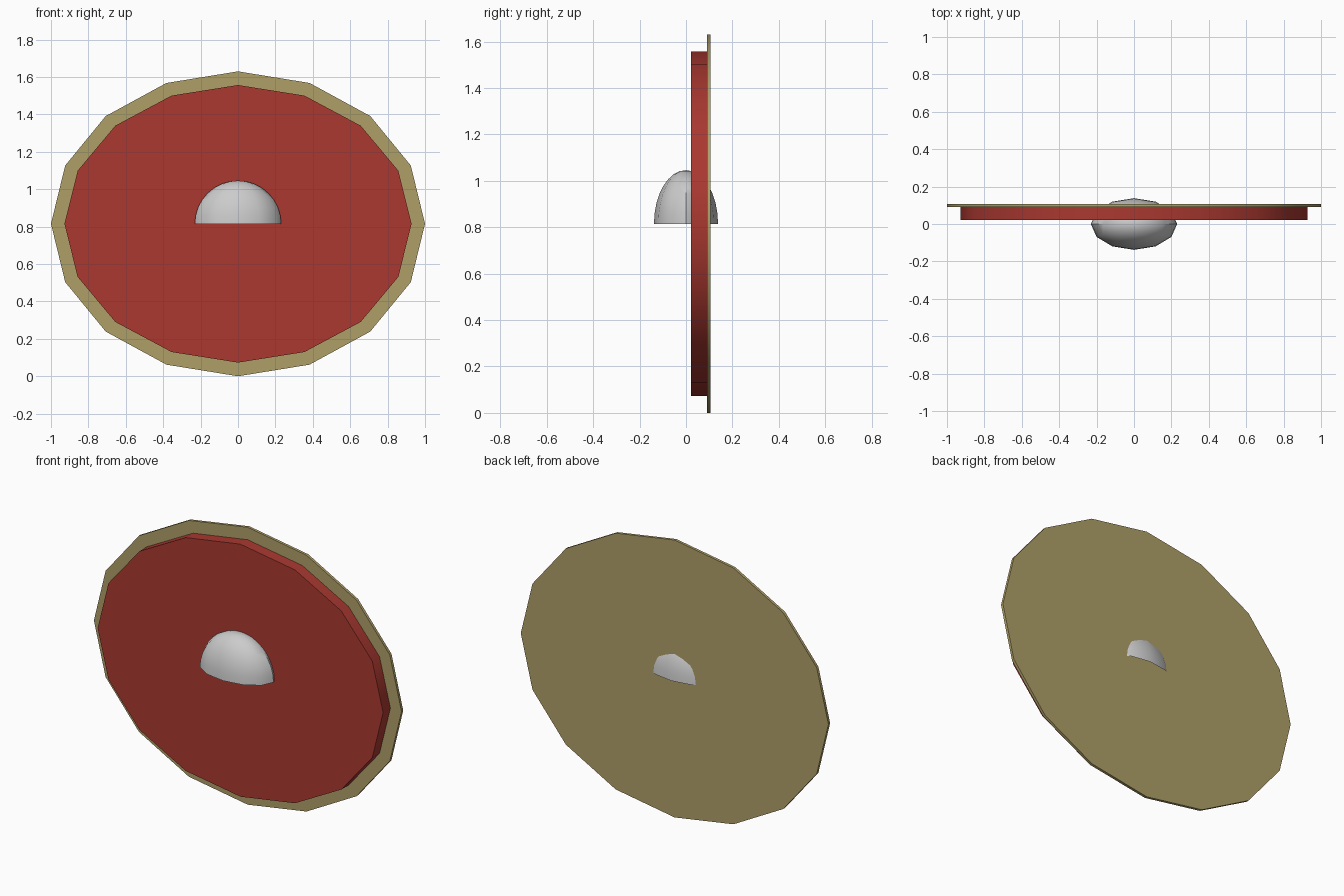
import bpy
import bmesh
import math
from mathutils import Matrix

if "Cube" in bpy.data.objects:
    bpy.data.objects.remove(bpy.data.objects["Cube"])

CENTRE_Z = 0.815


def add_object(name, bm, color=None):
    mesh = bpy.data.meshes.new(name)
    bm.to_mesh(mesh)
    bm.free()
    obj = bpy.data.objects.new(name, mesh)
    bpy.context.collection.objects.link(obj)
    if color:
        mat = bpy.data.materials.new(name + "_colour")
        mat.diffuse_color = color
        mat.use_nodes = True
        mat.node_tree.nodes["Principled BSDF"].inputs["Base Color"].default_value = mat.diffuse_color
        mesh.materials.append(mat)
    bpy.ops.object.select_all(action='DESELECT')
    bpy.context.view_layer.objects.active = obj
    obj.select_set(True)
    bpy.ops.object.shade_smooth_by_angle(angle=math.radians(35))
    return obj


def oval_plate(name, rx, rz, y0, y1, color):
    """16-sided oval slab facing -y."""
    bm = bmesh.new()
    ring = [bm.verts.new((rx * math.cos(i * math.tau / 16), y0,
                          CENTRE_Z + rz * math.sin(i * math.tau / 16)))
            for i in range(16)]
    face = bm.faces.new(ring)
    ext = bmesh.ops.extrude_face_region(bm, geom=[face], use_keep_orig=True)
    moved = [g for g in ext["geom"] if isinstance(g, bmesh.types.BMVert)]
    bmesh.ops.translate(bm, verts=moved, vec=(0, y1 - y0, 0))
    bmesh.ops.recalc_face_normals(bm, faces=bm.faces)
    return add_object(name, bm, color)


# Thin gold backing that shows as a rim, and the thicker red face
oval_plate("rim_plate", 1.0, 0.815, 0.09, 0.106, (0.43, 0.35, 0.14, 1))
oval_plate("face_plate", 0.928, 0.742, 0.022, 0.095, (0.40, 0.04, 0.03, 1))

# Half-dome boss, open underneath, poking through both plates
bm = bmesh.new()
bmesh.ops.create_uvsphere(bm, u_segments=12, v_segments=16, radius=1)
bmesh.ops.delete(bm, geom=[v for v in bm.verts if v.co.z < -0.01], context='VERTS')
bmesh.ops.transform(bm, verts=bm.verts,
                    matrix=Matrix.Translation((0, 0, CENTRE_Z))
                    @ Matrix.Diagonal((0.231, 0.138, 0.231, 1)))
add_object("boss", bm)
